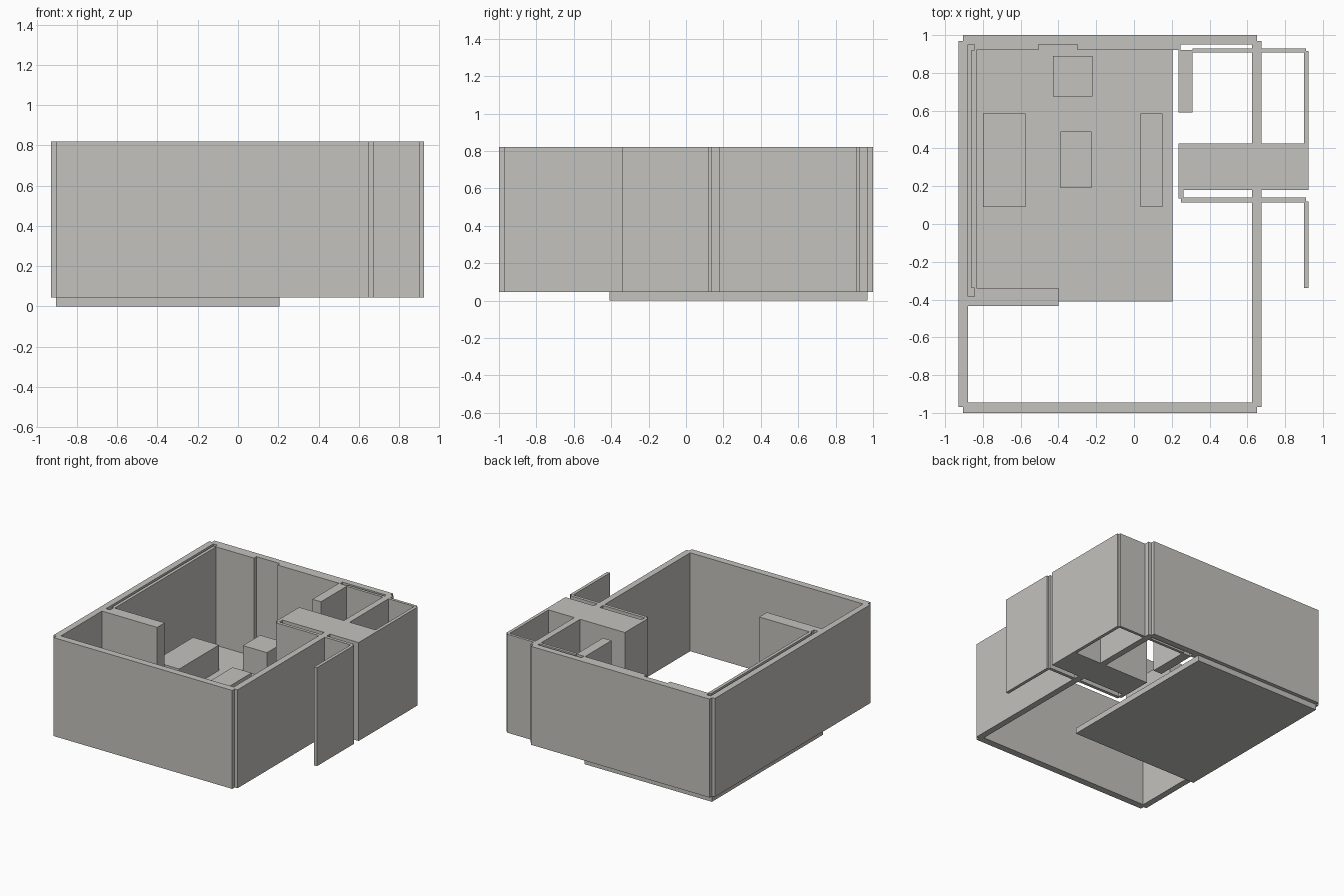
import bpy

if "Cube" in bpy.data.objects:
    bpy.data.objects.remove(bpy.data.objects["Cube"])

Z0, Z1 = 0.045, 0.82   # underside and top of the walls

plaster = bpy.data.materials.new("warm_grey_plaster")
plaster.diffuse_color = (0.55, 0.54, 0.51, 1)
plaster.use_nodes = True
plaster.node_tree.nodes["Principled BSDF"].inputs["Base Color"].default_value = plaster.diffuse_color


def prism(name, outline, z0=Z0, z1=Z1):
    """Extrude a counter-clockwise plan outline between two heights."""
    n = len(outline)
    verts = [(x, y, z) for z in (z0, z1) for x, y in outline]
    faces = [list(range(n))[::-1], list(range(n, 2 * n))]
    faces += [[i, (i + 1) % n, n + (i + 1) % n, n + i] for i in range(n)]
    mesh = bpy.data.meshes.new(name)
    mesh.from_pydata(verts, [], faces)
    mesh.materials.append(plaster)
    ob = bpy.data.objects.new(name, mesh)
    bpy.context.collection.objects.link(ob)
    return ob


def box(name, x0, x1, y0, y1, z0=Z0, z1=Z1):
    return prism(name, [(x0, y0), (x1, y0), (x1, y1), (x0, y1)], z0, z1)


# Floor slab under the living room
box("floor_slab", -0.905, 0.205, -0.41, 0.97, 0, Z0)

# Outer walls, with small notches left at the corners
box("front_wall", -0.905, 0.65, -1.0, -0.945)
box("back_wall", -0.905, 0.65, 0.95, 1.0)
box("left_wall", -0.93, -0.88, -0.97, 0.97)
box("right_wall_front", 0.625, 0.675, -0.97, 0.18)
box("right_wall_back", 0.625, 0.675, 0.425, 0.97)

# Inner linings, with a niche in the back one and a cavity beside the left one
box("back_lining_left", -0.845, -0.505, 0.92, 0.95)
box("back_lining_right", -0.30, 0.245, 0.92, 0.95)
box("left_lining", -0.86, -0.835, -0.34, 0.92)

# Partition stub at the front of the living room
prism("room_partition", [(-0.88, -0.435), (-0.40, -0.435), (-0.40, -0.34),
                         (-0.845, -0.34), (-0.845, -0.385), (-0.88, -0.385)])

# Solid service core and the thin partitions around it
box("service_core", 0.235, 0.925, 0.18, 0.425)
box("core_return", 0.235, 0.262, 0.135, 0.18)
box("core_front_partition", 0.25, 0.91, 0.115, 0.14)
box("side_panel_front", 0.90, 0.925, -0.34, 0.12)
box("side_panel_back", 0.90, 0.925, 0.425, 0.915)
box("closet_back_partition", 0.31, 0.91, 0.908, 0.93)
box("closet_stub", 0.235, 0.31, 0.59, 0.92)

# Furniture blocks
box("sofa", -0.80, -0.575, 0.09, 0.585, Z0, 0.245)
box("armchair", -0.43, -0.22, 0.675, 0.89, Z0, 0.245)
box("coffee_table", -0.39, -0.225, 0.19, 0.49, Z0, 0.155)
box("sideboard", 0.035, 0.15, 0.09, 0.585, Z0, 0.20)
